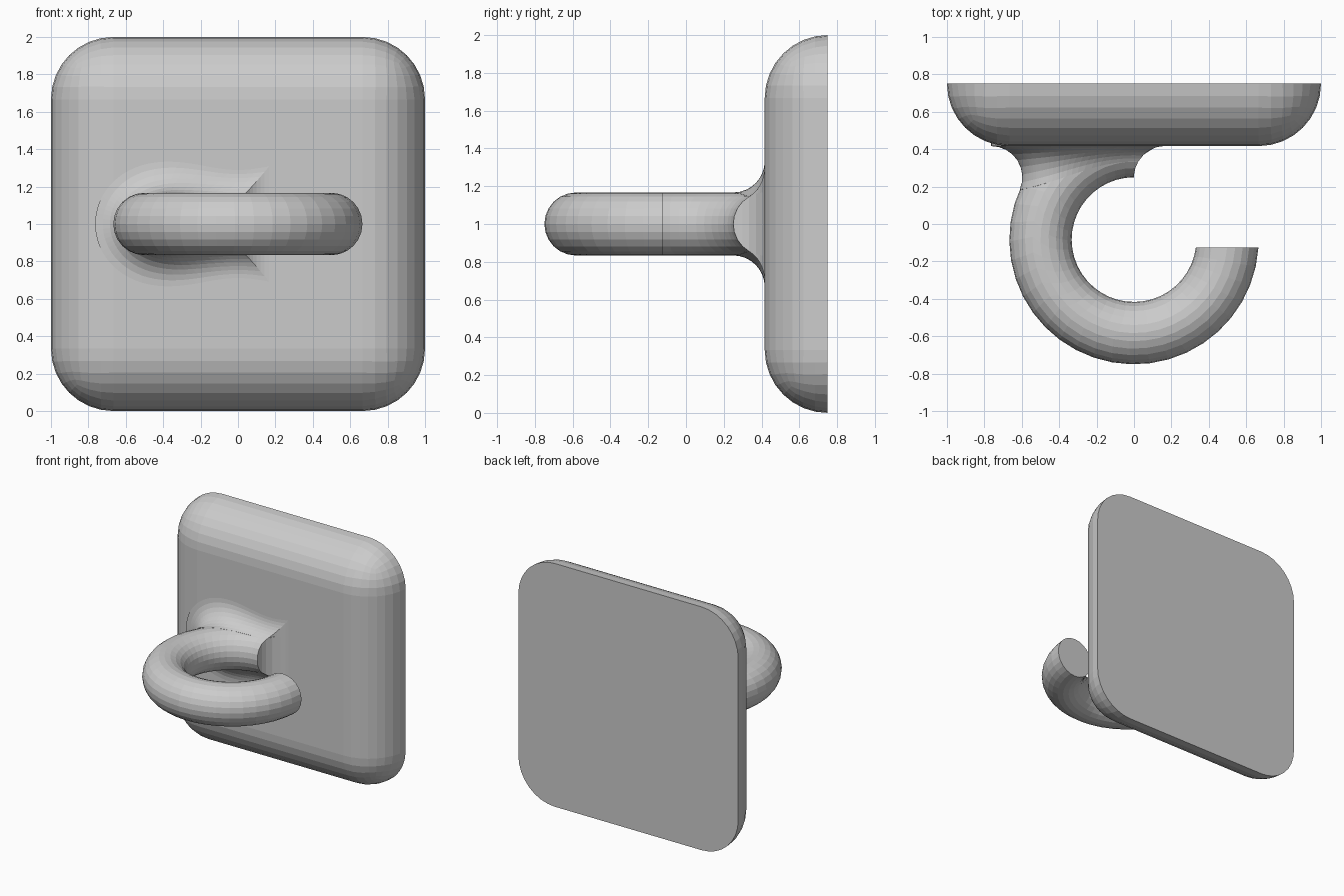
import bpy, bmesh, math
from mathutils import Vector

if "Cube" in bpy.data.objects:
    bpy.data.objects.remove(bpy.data.objects["Cube"])

R = 1 / 6                 # tube radius and fillet radius
MAJOR = 0.5               # ring radius
CY = -1 / 12              # ring centre in y
FACE = 5 / 12             # y of the plate's front face
BACK = 0.75
BALL_Y = FACE - R         # y of the rolling-ball centre of the fillets
DY = BALL_Y - CY
TIP = math.sqrt((MAJOR + 2 * R) ** 2 - DY ** 2)
ARC = 8


def make_object(name, bm):
    bmesh.ops.remove_doubles(bm, verts=bm.verts[:], dist=1e-5)
    bmesh.ops.recalc_face_normals(bm, faces=bm.faces[:])
    mesh = bpy.data.meshes.new(name)
    bm.to_mesh(mesh)
    bm.free()
    ob = bpy.data.objects.new(name, mesh)
    bpy.context.collection.objects.link(ob)
    return ob


def past_root_end(p):
    """True beyond the concave end surface where the hook stops at the plate."""
    d = min(max(p.y - BALL_Y, 0), R)
    return p.x > R - math.sqrt(R * R - d * d)


def find_end(func, lo, hi):
    for _ in range(40):
        mid = (lo + hi) / 2
        if past_root_end(func(mid)):
            hi = mid
        else:
            lo = mid
    return lo


def loft(bm, rows):
    """Tube from closed rows; each row is one line running along the tube."""
    grid = [[bm.verts.new(p + Vector((0, 0, 1))) for p in row] for row in rows]
    for r0, r1 in zip(grid, grid[1:] + grid[:1]):
        for i in range(len(r0) - 1):
            bm.faces.new((r0[i], r0[i + 1], r1[i + 1], r1[i]))
    return grid


def strip(bm, upper, lower):
    """Cap made of vertical strips between mirrored upper and lower edges."""
    for k in range(len(upper) - 1):
        quad = (upper[k], upper[k + 1], lower[k + 1], lower[k])
        bm.faces.new(list(dict.fromkeys(quad)))


def ring_point(a, t):
    r = MAJOR + R * math.cos(t)
    return Vector((r * math.cos(a), CY + r * math.sin(a), R * math.sin(t)))


def fillet_point(u, k):
    """k = -1: hidden inside ring, 0..ARC: blend, ARC + 1: hidden inside plate."""
    x = -TIP * math.cos(u)
    rho = math.hypot(x, DY)
    h = math.sqrt(max(0, 4 * R * R - (rho - MAJOR) ** 2)) if u > 1e-6 else 0
    ball = Vector((x, BALL_Y, h))
    axis = Vector((x * MAJOR / rho, CY + DY * MAJOR / rho, 0))
    touch = (axis + ball) / 2
    if k < 0:
        return touch.lerp(axis, 0.08)
    if k > ARC:
        return Vector((x, 0.45, h))
    inward = (touch - ball).normalized()
    return ball + R * inward.slerp(Vector((0, 1, 0)), k / ARC).normalized()


# Plate: rounded block sliced flat at the back
bm = bmesh.new()
bmesh.ops.create_cube(bm, size=1)
for v in bm.verts:
    v.co = Vector((v.co.x * 2, FACE + 0.5 + v.co.y, 1 + v.co.z * 2))
bmesh.ops.bevel(bm, geom=bm.edges[:], offset=2 * R, offset_type="OFFSET",
                segments=8, profile=0.5, affect="EDGES")
bmesh.ops.bisect_plane(bm, geom=bm.verts[:] + bm.edges[:] + bm.faces[:], dist=0.001,
                       plane_co=(0, BACK, 0), plane_no=(0, 1, 0), clear_outer=True)
bmesh.ops.holes_fill(bm, edges=[e for e in bm.edges if e.is_boundary], sides=0)
make_object("wall_plate", bm)

# Hook: open ring with a flat free end and a concave root end
TUBE, STEPS = 24, 32
bm = bmesh.new()
rows = []
for j in range(TUBE):
    t = 2 * math.pi * j / TUBE
    start = -math.asin((-0.125 - CY) / (MAJOR + R * math.cos(t)))   # clockwise angle
    end = find_end(lambda a: ring_point(-a, t), 1.5 * math.pi, 1.8 * math.pi)
    rows.append([ring_point(-(start + (end - start) * i / STEPS), t)
                 for i in range(STEPS + 1)])
grid = loft(bm, rows)
bm.faces.new([row[0] for row in grid])
ends = [row[-1] for row in grid]
half = TUBE // 2
strip(bm, ends[:half + 1], [ends[-j % TUBE] for j in range(half + 1)])
make_object("hook", bm)

# Fillet: rolling-ball blend between the ring and the plate
STEPS = 28
bm = bmesh.new()
rows = []
for k in range(-1, ARC + 2):
    end = find_end(lambda u: fillet_point(u, k), math.pi / 2, math.pi * 0.95)
    rows.append([fillet_point(end * i / STEPS, k) for i in range(STEPS + 1)])
lower = [[Vector((p.x, p.y, -p.z)) for p in row] for row in rows]
grid = loft(bm, rows + lower[::-1])
n = len(rows)
ends = [row[-1] for row in grid]
strip(bm, ends[:n], ends[n:][::-1])
make_object("hook_fillet", bm)
